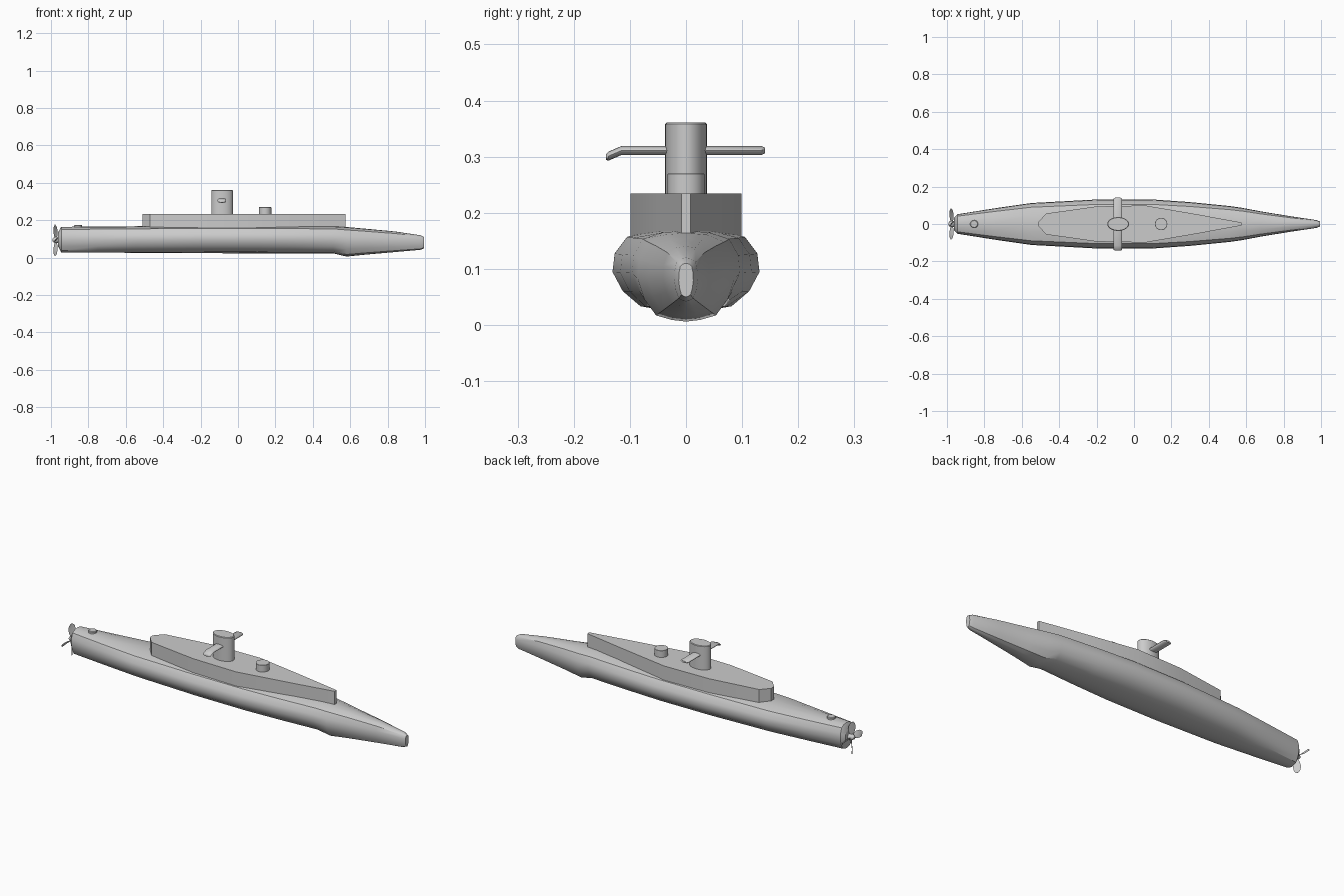
import bpy, bmesh, math
from mathutils import Matrix, Vector

if "Cube" in bpy.data.objects:
    bpy.data.objects.remove(bpy.data.objects["Cube"])


def finish(name, bm, angle=30):
    bmesh.ops.recalc_face_normals(bm, faces=bm.faces)
    me = bpy.data.meshes.new(name)
    bm.to_mesh(me)
    bm.free()
    ob = bpy.data.objects.new(name, me)
    bpy.context.collection.objects.link(ob)
    bpy.ops.object.select_all(action='DESELECT')
    ob.select_set(True)
    bpy.context.view_layer.objects.active = ob
    bpy.ops.object.shade_smooth_by_angle(angle=math.radians(angle))
    return ob


def loft(name, rings, angle=30):
    bm = bmesh.new()
    vs = [[bm.verts.new(p) for p in r] for r in rings]
    n = len(vs[0])
    for a, b in zip(vs, vs[1:]):
        for i in range(n):
            bm.faces.new((a[i], a[(i + 1) % n], b[(i + 1) % n], b[i]))
    bm.faces.new(vs[0])
    bm.faces.new(vs[-1])
    return finish(name, bm, angle)


# hull: chined section (width fraction, height fraction) lofted along x
SECTION = [(0, 1), (0.42, 0.98), (0.8, 0.9), (0.97, 0.7), (1, 0.48),
           (0.86, 0.25), (0.62, 0.07), (0.3, 0.02), (0, 0)]
# x, half width, bottom z, top z
STATIONS = [(-0.962, 0.035, 0.06, 0.135), (-0.945, 0.052, 0.028, 0.165),
            (-0.75, 0.083, 0.027, 0.166), (-0.55, 0.112, 0.026, 0.168),
            (-0.2, 0.131, 0.024, 0.172), (0.1, 0.131, 0.023, 0.172),
            (0.3, 0.117, 0.023, 0.17), (0.51, 0.096, 0.023, 0.168),
            (0.58, 0.086, 0.006, 0.164), (0.68, 0.067, 0.016, 0.155),
            (0.84, 0.041, 0.03, 0.14), (0.975, 0.021, 0.042, 0.12),
            (0.995, 0.013, 0.05, 0.11)]
rings = []
for x, w, lo, hi in STATIONS:
    half = [(x, w * a, lo + (hi - lo) * b) for a, b in SECTION]
    rings.append(half + [(x, -y, z) for _, y, z in half[-2:0:-1]])
loft("hull", rings, 35)

# raised deck casing: pointed plan outline with vertical sides
side = [(-0.51, 0.012), (-0.47, 0.056), (-0.2, 0.094), (0.06, 0.099),
        (0.33, 0.053), (0.575, 0.008)]
plan = side + [(x, -y) for x, y in reversed(side)]
loft("deck_casing", [[(x, y, z) for x, y in plan] for z in (0.12, 0.234)])


def drum(name, x, rx, ry, z0, z1, bevel=0.003, n=32):
    def ring(z, inset):
        return [(x + (rx - inset) * math.cos(t), (ry - inset) * math.sin(t), z)
                for t in (2 * math.pi * i / n for i in range(n))]
    return loft(name, [ring(z0, 0), ring(z1 - bevel, 0), ring(z1, bevel)], 40)


# sail and hatches
drum("sail", -0.085, 0.058, 0.037, 0.22, 0.361)
drum("forward_hatch", 0.145, 0.033, 0.033, 0.22, 0.27, 0.001)
drum("stern_hatch", -0.855, 0.021, 0.021, 0.14, 0.175, 0.003)

# diving planes through the sail, one tip drooping
spans = [(-0.143, 0.299, 0.6), (-0.138, 0.301, 1), (-0.115, 0.311, 1),
         (0.135, 0.311, 1), (0.141, 0.311, 0.6)]
loft("sail_planes", [[(-0.086 + 0.023 * s * math.cos(t), y, z + 0.008 * s * math.sin(t))
                      for t in (math.tau * i / 16 for i in range(16))]
                     for y, z, s in spans], 50)

# propeller hub
loft("propeller_hub", [[(x, r * math.cos(t), 0.095 + r * math.sin(t))
                        for t in (math.tau * i / 16 for i in range(16))]
                       for x, r in ((-0.95, 0.018), (-0.98, 0.015), (-0.992, 0.007))], 40)

# propeller blades: radius, half chord, twist in degrees
BLADE = [(0.01, 0.007, 60), (0.03, 0.014, 50), (0.052, 0.019, 42),
         (0.072, 0.016, 35), (0.084, 0.006, 30)]
for k in range(4):
    turn = Matrix.Rotation(math.radians(90 * k), 4, 'X')
    rings = []
    for r, c, tw in BLADE:
        a = math.radians(tw)
        u = Vector((math.sin(a), math.cos(a), 0))
        v = Vector((math.cos(a), -math.sin(a), 0))
        ctr = Vector((-0.974 - 0.06 * r, 0, r))
        rings.append([turn @ (ctr + u * c * p + v * q) + Vector((0, 0, 0.092))
                      for p, q in ((-1, 0.003), (0, 0.0015), (1, 0), (0, -0.0015))])
    loft(f"propeller_blade_{k + 1}", rings, 40)
